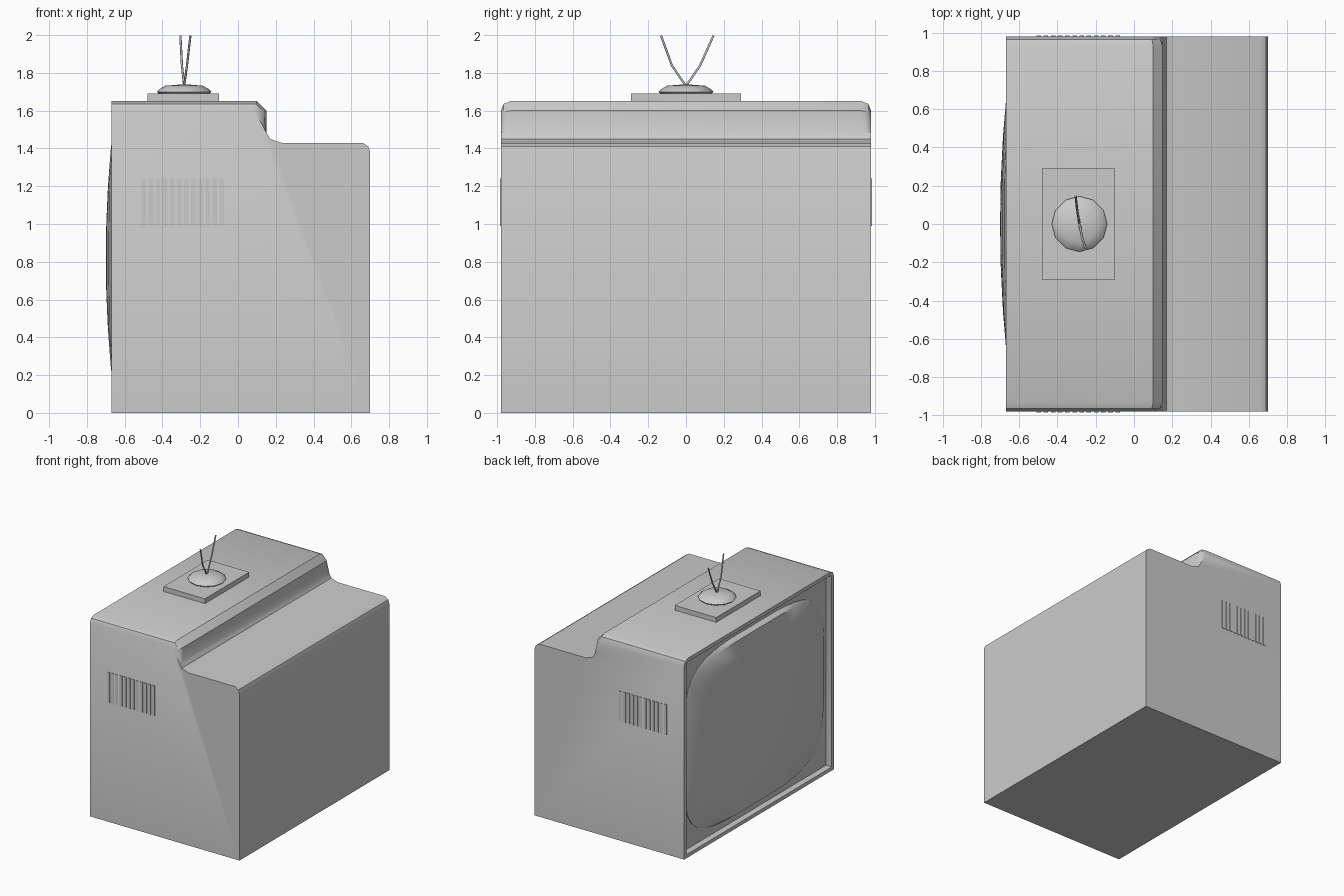
import bpy, bmesh
from math import cos, sin, pi, copysign
from mathutils import Vector

if "Cube" in bpy.data.objects:
    bpy.data.objects.remove(bpy.data.objects["Cube"])


def finish(name, bm, angle=0.6):
    bmesh.ops.recalc_face_normals(bm, faces=bm.faces)
    me = bpy.data.meshes.new(name)
    bm.to_mesh(me)
    bm.free()
    ob = bpy.data.objects.new(name, me)
    bpy.context.collection.objects.link(ob)
    bpy.ops.object.select_all(action='DESELECT')
    ob.select_set(True)
    bpy.context.view_layer.objects.active = ob
    bpy.ops.object.shade_smooth_by_angle(angle=angle)
    return ob


def add_box(bm, lo, hi):
    lo, hi = Vector(lo), Vector(hi)
    vs = bmesh.ops.create_cube(bm, size=1)['verts']
    for v in vs:
        v.co = (lo + hi) / 2 + v.co * (hi - lo)


def loft(bm, rings, tip):
    # Skin a stack of closed rings and close the end on a centre point
    rows = [[bm.verts.new(p) for p in r] for r in rings]
    n = len(rows[0])
    for a, b in zip(rows, rows[1:]):
        for i in range(n):
            j = (i + 1) % n
            bm.faces.new((a[i], a[j], b[j], b[i]))
    top = bm.verts.new(tip)
    for i in range(n):
        bm.faces.new((rows[-1][i], rows[-1][(i + 1) % n], top))
    bm.faces.new(rows[0][::-1])


# Cabinet: stepped side profile extruded across the width
W = 0.98
profile = [(-0.67, 0), (0.70, 0), (0.70, 1.38), (0.69, 1.41), (0.66, 1.43),
           (0.23, 1.43), (0.17, 1.45), (0.15, 1.485), (0.15, 1.60),
           (0.10, 1.65), (-0.67, 1.65)]
bm = bmesh.new()
face = bm.faces.new([bm.verts.new((x, -W, z)) for x, z in profile])
ext = bmesh.ops.extrude_face_region(bm, geom=[face], use_keep_orig=True)
for v in ext['geom']:
    if isinstance(v, bmesh.types.BMVert):
        v.co.y = W
bmesh.ops.recalc_face_normals(bm, faces=bm.faces)

# Chamfered ends of the raised hood
ends = [e for e in bm.edges
        if all(v.co.z > 1.47 for v in e.verts)
        and e.verts[0].co.y * e.verts[1].co.y > 0]
bmesh.ops.bevel(bm, geom=ends, offset=0.05, offset_type='OFFSET',
                segments=2, profile=0.5, affect='EDGES')

# Recessed screen surround inside a thin lip
bm.faces.ensure_lookup_table()
bm.normal_update()
front = max((f for f in bm.faces if f.normal.x < -0.99), key=lambda f: f.calc_area())
bmesh.ops.inset_region(bm, faces=[front], thickness=0.03, use_even_offset=True)
bmesh.ops.inset_region(bm, faces=[front], thickness=0.002, use_even_offset=True)
for v in front.verts:
    v.co.x = -0.62
finish("cabinet", bm)

# Bulging picture tube: rounded outline on a shallow spherical bulge
N, CZ = 32, 0.82


def outline(s, x=None):
    pts = []
    for i in range(N):
        t = 2 * pi * (i + 0.5) / N
        y = s * 0.92 * copysign(abs(cos(t)) ** (2 / 4.3), cos(t))
        z = s * 0.74 * copysign(abs(sin(t)) ** (2 / 4.3), sin(t))
        px = x if x is not None else -0.70 + 0.068 * (y * y + z * z)
        pts.append((px, y, CZ + z))
    return pts


bm = bmesh.new()
loft(bm, [outline(1, -0.61), outline(1, -0.625)]
     + [outline(s) for s in (0.97, 0.75, 0.5, 0.25)], (-0.70, 0, CZ))
finish("screen", bm)

# Vent slats on both sides
for side, name in ((-1, "left_vent"), (1, "right_vent")):
    bm = bmesh.new()
    for i in range(12):
        x = -0.51 + i * 0.0375
        add_box(bm, (x, side * 0.985 - 0.01, 0.99), (x + 0.024, side * 0.975 + 0.01, 1.24))
    for v in bm.verts:
        v.co.y = max(-0.985, min(0.985, v.co.y))
    finish(name, bm)

# Antenna plate and dome
AX = -0.285
bm = bmesh.new()
add_box(bm, (-0.48, -0.29, 1.645), (-0.10, 0.29, 1.69))
finish("antenna_plate", bm)

bm = bmesh.new()
loft(bm, [[(AX + r * cos(2 * pi * i / 12), r * sin(2 * pi * i / 12), z) for i in range(12)]
          for r, z in ((0.13, 1.685), (0.145, 1.70), (0.13, 1.715), (0.10, 1.732))],
     (AX, 0, 1.74))
finish("antenna_dome", bm)

# Two bent antenna rods
rods = {"front_rod": [(AX, 0, 1.73), (-0.27, -0.075, 1.84), (-0.252, -0.132, 1.997)],
        "back_rod": [(AX, 0, 1.73), (-0.297, 0.075, 1.84), (-0.305, 0.145, 1.997)]}
for name, pts in rods.items():
    cu = bpy.data.curves.new(name, 'CURVE')
    cu.dimensions = '3D'
    cu.bevel_depth = 0.006
    cu.bevel_resolution = 1
    cu.use_fill_caps = True
    sp = cu.splines.new('POLY')
    sp.points.add(len(pts) - 1)
    for p, co in zip(sp.points, pts):
        p.co = (*co, 1)
    bpy.context.collection.objects.link(bpy.data.objects.new(name, cu))
